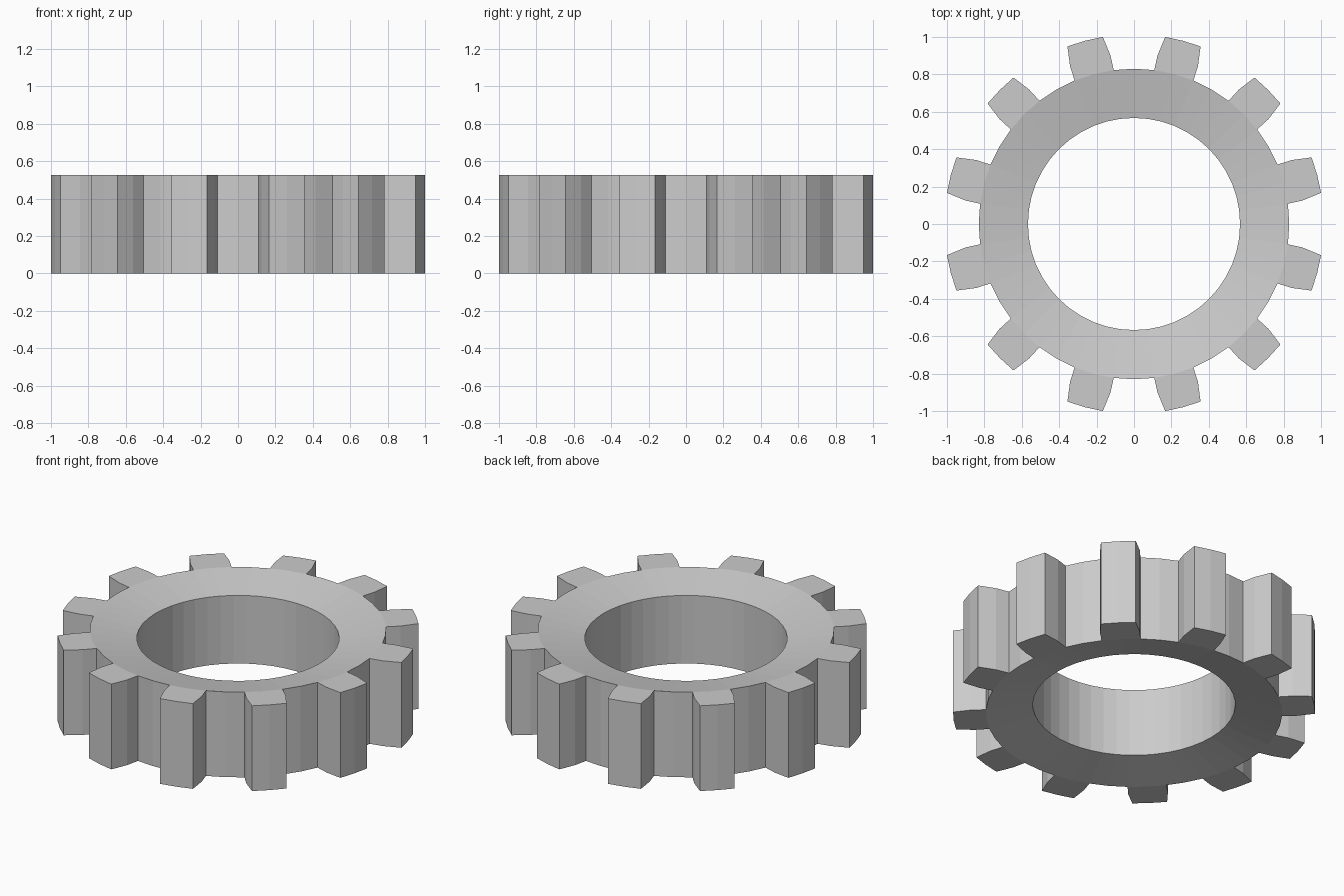
import bpy, bmesh
from math import cos, sin, radians

if "Cube" in bpy.data.objects:
    bpy.data.objects.remove(bpy.data.objects["Cube"])

TEETH = 12
HEIGHT = 0.527
DISH = 0.053          # how far the ring faces sink towards the bore
R_BORE, R_ROOT = 0.567, 0.83
# tooth flank and tip: radius, angle from the tooth centre line
TOOTH = [(R_ROOT, -7.5), (0.911, -7.05), (1.014, -5.55), (1.014, 0),
         (1.014, 5.55), (0.911, 7.05), (R_ROOT, 7.5)]

bm = bmesh.new()


def polar(r, deg, z):
    return bm.verts.new((r * cos(radians(deg)), r * sin(radians(deg)), z))


def pair(r, deg, inset=0.0):
    """Bottom and top vertex at one place on the outline."""
    return polar(r, deg, inset), polar(r, deg, HEIGHT - inset)


def wall(a, b):
    bm.faces.new((a[0], b[0], b[1], a[1]))


# bore and root circles, four steps for each tooth
n = TEETH * 4
bore = [pair(R_BORE, i * 7.5, DISH) for i in range(n)]
root = [pair(R_ROOT, i * 7.5) for i in range(n)]

# dished ring faces, bore wall and the root walls between teeth
for i in range(n):
    j = (i + 1) % n
    bm.faces.new((bore[i][1], root[i][1], root[j][1], bore[j][1]))
    bm.faces.new((bore[j][0], root[j][0], root[i][0], bore[i][0]))
    wall(bore[j], bore[i])
    if i % 4 in (0, 3):
        wall(root[i], root[j])

# teeth
for k in range(TEETH):
    first, mid, last = (root[(k * 4 + s) % n] for s in (1, 2, 3))
    centre = k * 30 + 15
    outline = [first] + [pair(r, centre + a) for r, a in TOOTH[1:-1]] + [last]
    for a, b in zip(outline, outline[1:]):
        wall(a, b)
    loop = outline + [mid]
    bm.faces.new([p[1] for p in loop])
    bm.faces.new([p[0] for p in reversed(loop)])

bmesh.ops.recalc_face_normals(bm, faces=bm.faces)
mesh = bpy.data.meshes.new("gear_ring")
bm.to_mesh(mesh)
bm.free()
bpy.context.collection.objects.link(bpy.data.objects.new("gear_ring", mesh))
